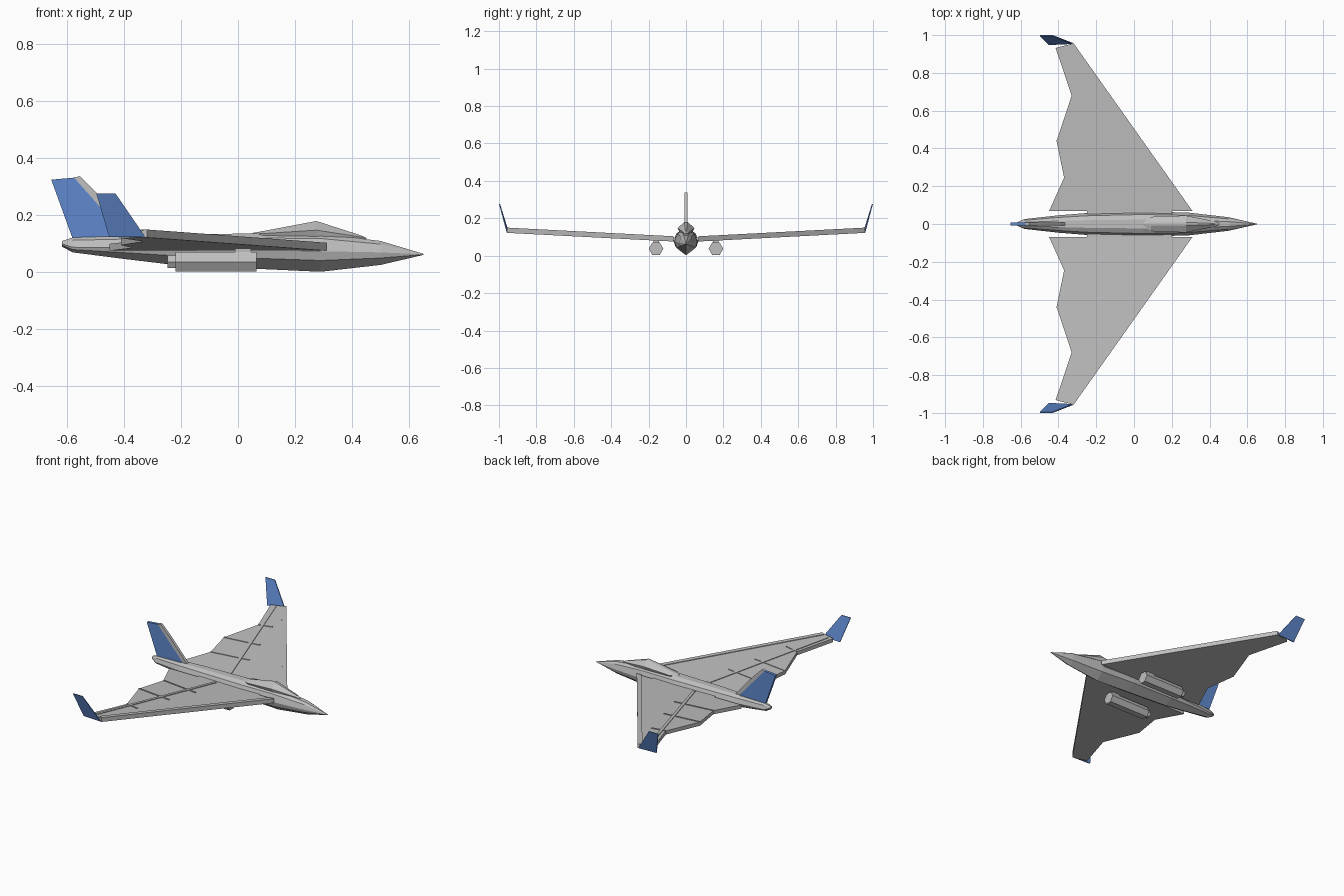
import bpy, bmesh, math
from mathutils import Vector

if "Cube" in bpy.data.objects:
    bpy.data.objects.remove(bpy.data.objects["Cube"])


def material(name, rgb):
    m = bpy.data.materials.new(name)
    m.diffuse_color = (*rgb, 1)
    m.use_nodes = True
    m.node_tree.nodes["Principled BSDF"].inputs["Base Color"].default_value = m.diffuse_color
    return m


GREY = material("light grey", (0.52, 0.52, 0.52))
BLUE = material("blue", (0.115, 0.25, 0.62))


def add_mesh(name, verts, faces, mat):
    """Flat shaded object with consistent outward normals."""
    me = bpy.data.meshes.new(name)
    me.from_pydata([tuple(v) for v in verts], [], faces)
    bm = bmesh.new()
    bm.from_mesh(me)
    bmesh.ops.recalc_face_normals(bm, faces=bm.faces)
    bm.to_mesh(me)
    bm.free()
    me.materials.append(mat)
    ob = bpy.data.objects.new(name, me)
    bpy.context.collection.objects.link(ob)
    return ob


def loft(name, rings, mat):
    """Skin a row of equal-sized rings and cap both ends."""
    n = len(rings[0])
    verts = [v for r in rings for v in r]
    faces = [(k * n + i, k * n + (i + 1) % n, (k + 1) * n + (i + 1) % n, (k + 1) * n + i)
             for k in range(len(rings) - 1) for i in range(n)]
    faces += [tuple(range(n)), tuple(range(len(verts) - n, len(verts)))]
    return add_mesh(name, verts, faces, mat)


def slab(name, outline, offset, mat):
    """Extrude a 3D outline by an offset vector."""
    a = [Vector(p) for p in outline]
    return loft(name, [a, [p + Vector(offset) for p in a]], mat)


def wing_top(y):
    return 0.1 + (abs(y) - 0.07) * 0.052


def on_wing(points, s, lift=0.0):
    return [(x, s * y, wing_top(y) + lift) for x, y in points]


# Fuselage: x, half width, top z, side z, bottom z
stations = [(-0.617, 0.010, 0.110, 0.100, 0.090), (-0.58, 0.026, 0.122, 0.088, 0.070),
            (-0.40, 0.046, 0.128, 0.087, 0.047), (-0.25, 0.058, 0.133, 0.085, 0.029),
            (0.05, 0.067, 0.136, 0.080, 0.013), (0.29, 0.060, 0.136, 0.074, 0.002),
            (0.50, 0.036, 0.110, 0.070, 0.026), (0.65, 0.002, 0.065, 0.063, 0.061)]
rings = []
for x, w, zt, zs, zb in stations:
    zl = zs + (zb - zs) * 0.45
    half = [(0.35 * w, zt), (0.75 * w, zs + (zt - zs) * 0.72), (w, zs), (0.85 * w, zl)]
    rings.append([(x, y, z) for y, z in half] + [(x, 0, zb)] +
                 [(x, -y, z) for y, z in reversed(half)])
loft("fuselage", rings, GREY)

# Canopy
canopy = []
for x, w, zt, zs in [(0.05, 0.012, 0.138, 0.134), (0.09, 0.038, 0.145, 0.136),
                     (0.275, 0.045, 0.180, 0.148), (0.43, 0.014, 0.130, 0.124),
                     (0.45, 0.006, 0.121, 0.117)]:
    canopy.append([(x, 0.2 * w, zt), (x, w, zs), (x, 0.7 * w, zs - 0.03),
                   (x, -0.7 * w, zs - 0.03), (x, -w, zs), (x, -0.2 * w, zt)])
loft("canopy", canopy, GREY)

# Tail fin with a grey leading edge
T = 0.009
slab("tail_fin", [(-0.58, -T, 0.118), (-0.655, -T, 0.325), (-0.575, -T, 0.332),
                  (-0.385, -T, 0.118)], (0, 2 * T, 0), BLUE)
slab("fin_leading_edge", [(-0.385, -T, 0.118), (-0.575, -T, 0.332), (-0.555, -T, 0.337),
                          (-0.49, -T, 0.272), (-0.355, -T, 0.118)], (0, 2 * T, 0), GREY)

outline = [(0.31, 0.068), (-0.32, 0.957), (-0.415, 0.932), (-0.33, 0.68),
           (-0.41, 0.44), (-0.37, 0.245), (-0.45, 0.068)]
strips = {"spar": ((-0.38, 0.925), (-0.11, 0.075), 0.018),
          "outer_fence": ((-0.33, 0.68), (-0.24, 0.70), 0.008),
          "middle_fence": ((-0.41, 0.44), (-0.17, 0.47), 0.008),
          "inner_fence": ((-0.37, 0.245), (-0.11, 0.28), 0.008)}

for s, side in ((1, "left"), (-1, "right")):
    # Swept wing with sawtooth trailing edge
    slab(side + "_wing", on_wing(outline, s), (0, 0, -0.024), GREY)
    slab(side + "_wing_root", [(0.2, s * 0.03, 0.098), (0.2, s * 0.08, 0.098),
                               (-0.25, s * 0.08, 0.098), (-0.25, s * 0.03, 0.098)],
         (0, 0, -0.018), GREY)
    # Raised strips on the upper skin
    slab(side + "_leading_edge", on_wing([(0.31, 0.068), (-0.32, 0.957), (-0.342, 0.94),
                                          (0.275, 0.068)], s, 0.004), (0, 0, -0.006), GREY)
    for part, (a, b, width) in strips.items():
        a, b = Vector(a), Vector(b)
        d = (b - a).normalized()
        o = Vector((-d.y, d.x)) * width / 2
        slab(side + "_" + part, on_wing([a + o, b + o, b - o, a - o], s, 0.004),
             (0, 0, -0.006), GREY)
    # Canted winglet
    slab(side + "_winglet", [(-0.325, s * 0.953, 0.124), (-0.43, s * 0.994, 0.277),
                             (-0.497, s * 0.994, 0.277), (-0.452, s * 0.947, 0.124)],
         (0, s * 0.006, 0), BLUE)
    # Six-sided engine pod, exhaust and pylon
    pod = [[(x, s * 0.16 + r * math.cos(i * math.pi / 3), 0.037 + r * math.sin(i * math.pi / 3))
            for i in range(6)] for x, r in
           ((-0.247, 0.026), (-0.22, 0.026), (-0.22, 0.039), (0.065, 0.039))]
    loft(side + "_engine", pod, GREY)
    slab(side + "_pylon", [(x, s * y, 0.064) for x, y in
                           ((-0.01, 0.145), (0.045, 0.145), (0.045, 0.175), (-0.01, 0.175))],
         (0, 0, 0.03), GREY)
